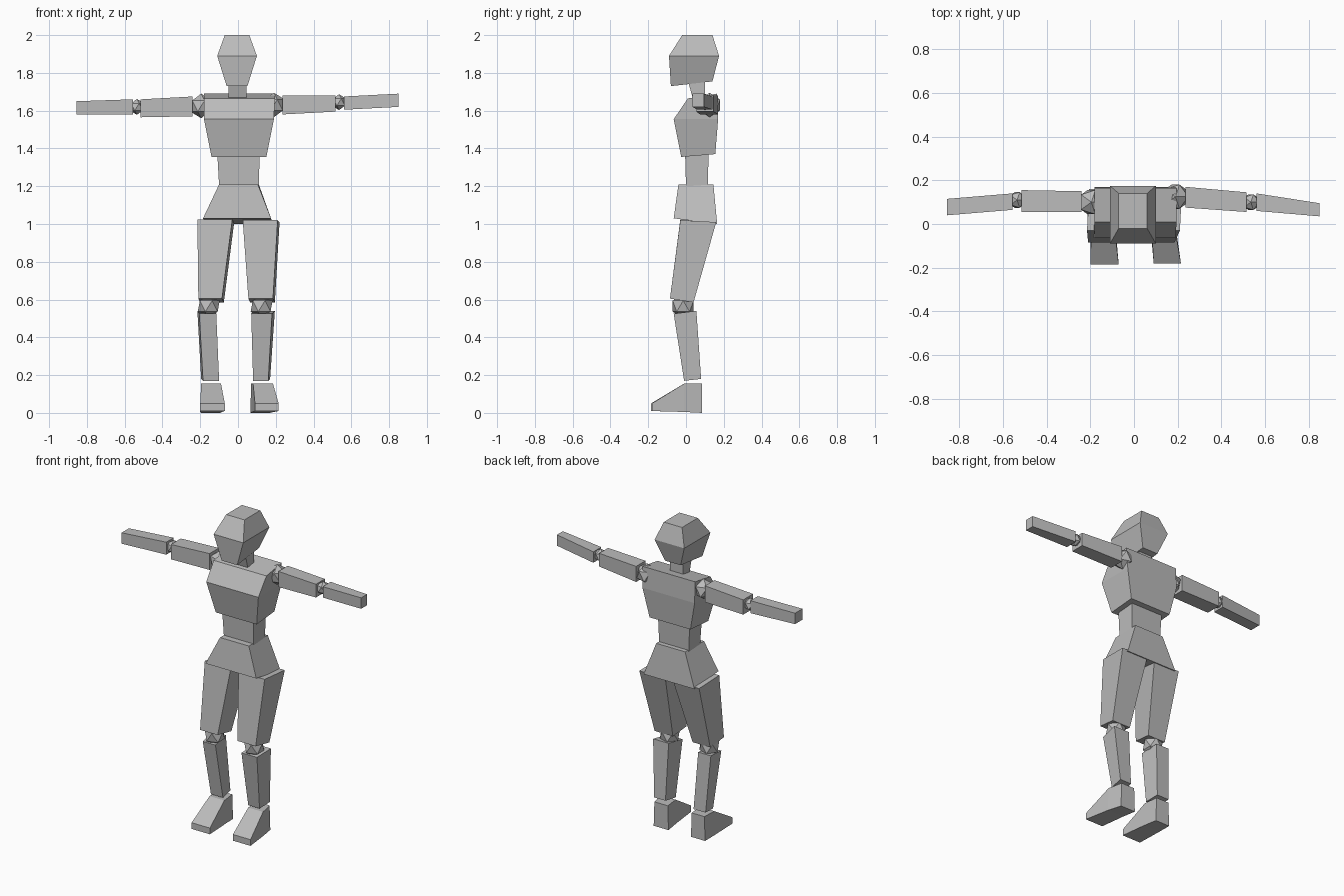
import bpy
import bmesh

# Remove the default object if it is there
default = bpy.data.objects.get("Cube")
if default:
    bpy.data.objects.remove(default, do_unlink=True)

# One plain grey for the whole figure
grey = bpy.data.materials.new("plain grey")
grey.use_nodes = True
colour = (0.5, 0.5, 0.5, 1)
grey.diffuse_color = colour
grey.node_tree.nodes["Principled BSDF"].inputs["Base Color"].default_value = colour


def finish(name, bm):
    """Turn a bmesh into a flat shaded grey object."""
    bmesh.ops.recalc_face_normals(bm, faces=bm.faces)
    mesh = bpy.data.meshes.new(name)
    bm.to_mesh(mesh)
    bm.free()
    mesh.materials.append(grey)
    part = bpy.data.objects.new(name, mesh)
    bpy.context.collection.objects.link(part)
    return part


def loft(name, rings):
    """Join four-cornered rings into one closed block."""
    bm = bmesh.new()
    loops = [[bm.verts.new(corner) for corner in ring] for ring in rings]
    for lower, upper in zip(loops, loops[1:]):
        for i in range(4):
            j = (i + 1) % 4
            bm.faces.new((lower[i], lower[j], upper[j], upper[i]))
    bm.faces.new(loops[0])
    bm.faces.new(loops[-1])
    return finish(name, bm)


def level(left, right, front, back, z_front, z_back=None, skew=0):
    """Rectangular ring for an upright part; skew shifts its back edge in x."""
    z_back = z_front if z_back is None else z_back
    return [(left, front, z_front), (right, front, z_front),
            (right + skew, back, z_back), (left + skew, back, z_back)]


def across(x, front, back, bottom, top):
    """Rectangular ring for a part that runs sideways."""
    return [(x, front, bottom), (x, back, bottom), (x, back, top), (x, front, top)]


def along(y, left, right, bottom, top, taper=0):
    """Rectangular ring for a part that runs front to back; taper narrows its top."""
    return [(left, y, bottom), (right, y, bottom),
            (right - taper, y, top), (left + taper, y, top)]


def ball(name, centre, radius):
    """Faceted ball joint."""
    bm = bmesh.new()
    bmesh.ops.create_icosphere(bm, subdivisions=1, radius=radius)
    bmesh.ops.translate(bm, verts=bm.verts, vec=centre)
    return finish(name, bm)


# Head and neck
loft("head", [
    level(-0.06, 0.05, -0.08, 0.14, 1.73, 1.755),
    level(-0.11, 0.1, -0.09, 0.175, 1.89),
    level(-0.07, 0.06, -0.02, 0.14, 2),
])
loft("neck", [
    level(-0.05, 0.045, 0.04, 0.1, 1.65),
    level(-0.05, 0.045, 0.01, 0.1, 1.76),
])

# Torso
loft("chest", [
    level(-0.14, 0.15, -0.025, 0.155, 1.355, 1.37),
    level(-0.18, 0.19, -0.065, 0.17, 1.555),
    level(-0.18, 0.195, 0.01, 0.165, 1.665, 1.69),
])
loft("waist", [
    level(-0.1, 0.11, 0, 0.115, 1.2),
    level(-0.11, 0.115, -0.005, 0.12, 1.38),
])
loft("pelvis", [
    level(-0.185, 0.175, -0.065, 0.165, 1.03, 1, skew=0.01),
    level(-0.1, 0.105, -0.04, 0.145, 1.21, skew=0.005),
])

# Legs, slightly turned in a natural stance
loft("right_thigh", [
    level(-0.21, -0.085, -0.085, 0.04, 0.605, 0.585, skew=0.01),
    level(-0.215, -0.03, -0.03, 0.16, 1.025, 1.01, skew=0.01),
])
loft("left_thigh", [
    level(0.055, 0.185, -0.085, 0.04, 0.605, 0.585, skew=0.01),
    level(0.025, 0.21, -0.03, 0.16, 1.02, 1.01, skew=0.01),
])
loft("right_shin", [
    level(-0.185, -0.1, -0.01, 0.08, 0.17, 0.18, skew=-0.01),
    level(-0.205, -0.115, -0.065, 0.055, 0.525, 0.54, skew=-0.01),
])
loft("left_shin", [
    level(0.08, 0.16, -0.01, 0.08, 0.17, 0.18, skew=0.01),
    level(0.07, 0.18, -0.065, 0.055, 0.525, 0.54, skew=0.015),
])
ball("right_knee", (-0.155, -0.015, 0.565), 0.065)
ball("left_knee", (0.125, -0.015, 0.565), 0.065)

# Wedge-shaped feet
loft("right_foot", [
    along(-0.185, -0.2, -0.07, 0.01, 0.05),
    along(-0.01, -0.2, -0.085, 0.005, 0.155, taper=0.005),
    along(0.085, -0.195, -0.095, 0, 0.155, taper=0.005),
])
loft("left_foot", [
    along(-0.18, 0.09, 0.215, 0.01, 0.05),
    along(-0.01, 0.075, 0.19, 0.005, 0.155, taper=0.005),
    along(0.085, 0.065, 0.17, 0, 0.155, taper=0.005),
])

# Arms held out to the sides
loft("right_upper_arm", [
    across(-0.24, 0.055, 0.15, 1.57, 1.675),
    across(-0.515, 0.055, 0.155, 1.565, 1.66),
])
loft("left_upper_arm", [
    across(0.235, 0.075, 0.17, 1.58, 1.68),
    across(0.515, 0.055, 0.145, 1.595, 1.68),
])
loft("right_forearm", [
    across(-0.555, 0.065, 0.14, 1.58, 1.66),
    across(-0.855, 0.04, 0.115, 1.58, 1.65),
])
loft("left_forearm", [
    across(0.56, 0.06, 0.14, 1.605, 1.675),
    across(0.85, 0.035, 0.095, 1.62, 1.69),
])
ball("right_shoulder", (-0.195, 0.1, 1.625), 0.065)
ball("left_shoulder", (0.19, 0.125, 1.63), 0.065)
ball("right_elbow", (-0.535, 0.11, 1.62), 0.042)
ball("left_elbow", (0.535, 0.1, 1.645), 0.042)
